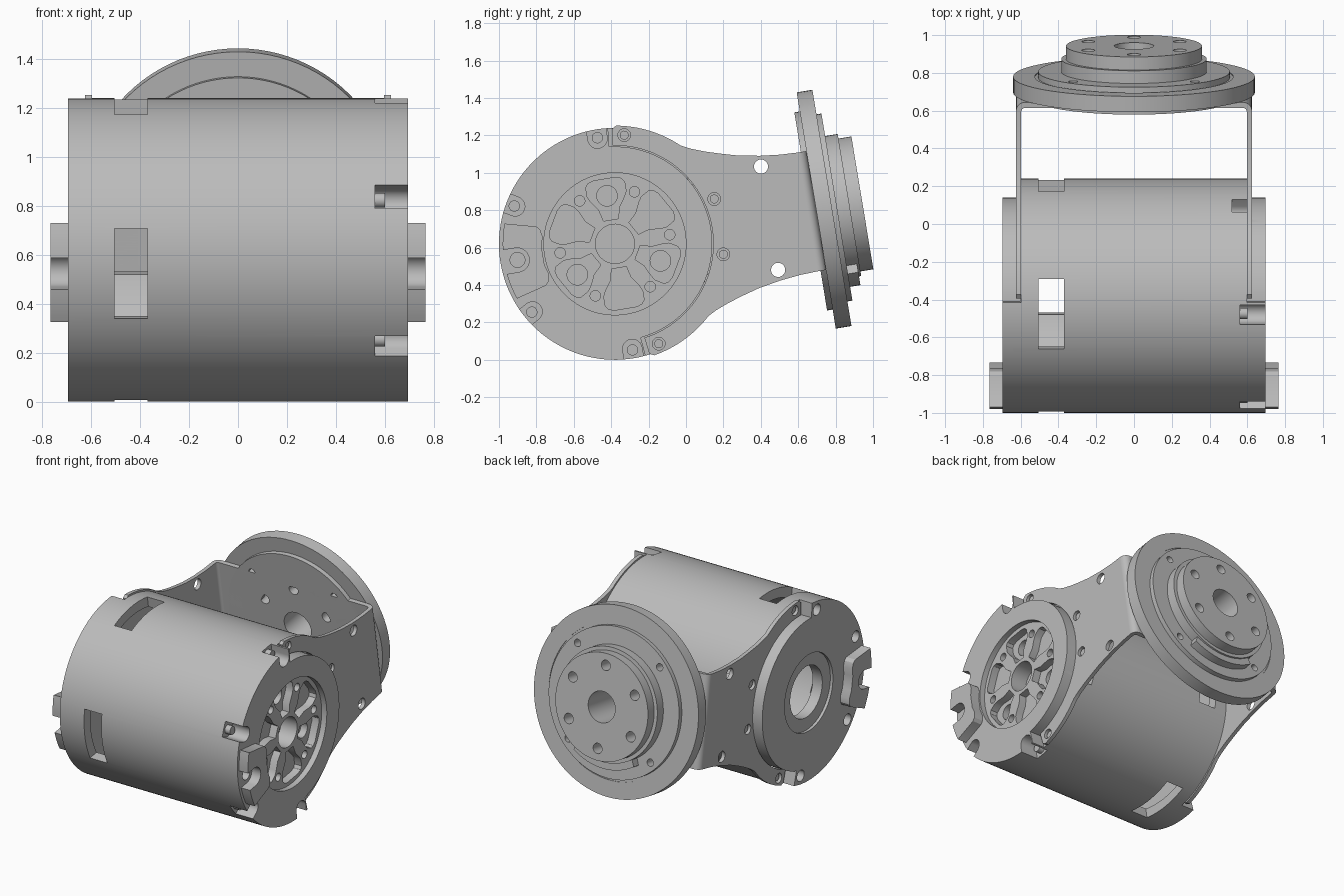
import bpy, bmesh
from math import sin, cos, radians
from mathutils import Matrix, Vector

old = bpy.data.objects.get("Cube")
if old:
    bpy.data.objects.remove(old, do_unlink=True)

grey = bpy.data.materials.new("light grey metal")
grey.use_nodes = True
COLOUR = (0.5, 0.5, 0.5, 1)
grey.diffuse_color = COLOUR
grey.node_tree.nodes["Principled BSDF"].inputs["Base Color"].default_value = COLOUR

# Local frame: x along the drum, u towards the output flange, v across it
TILT = 9.4
FRAME = Matrix.Translation((0, -0.38, 0.62)) @ Matrix.Rotation(radians(TILT), 4, 'X')
ORDER = {'x': lambda a, b, t: (t, a, b),
         'u': lambda a, b, t: (a, t, b),
         'v': lambda a, b, t: (a, b, t)}


def make(name, bm):
    bmesh.ops.recalc_face_normals(bm, faces=bm.faces)
    mesh = bpy.data.meshes.new(name)
    bm.to_mesh(mesh)
    bm.free()
    mesh.materials.append(grey)
    obj = bpy.data.objects.new(name, mesh)
    bpy.context.collection.objects.link(obj)
    return obj


def prism(name, pts, t0, t1, axis='x'):
    """Extrude a flat outline along one local axis."""
    bm = bmesh.new()
    rings = [[bm.verts.new(FRAME @ Vector(ORDER[axis](a, b, t))) for a, b in pts]
             for t in (t0, t1)]
    for ring in rings:
        bm.faces.new(ring)
    for i in range(len(pts)):
        j = (i + 1) % len(pts)
        bm.faces.new((rings[0][i], rings[0][j], rings[1][j], rings[1][i]))
    return make(name, bm)


def lathe(name, profile, steps=96):
    """Spin a closed (radius, u) outline about the local u axis."""
    bm = bmesh.new()
    rings = [[bm.verts.new(FRAME @ Vector((r * cos(a), u, r * sin(a)))) for r, u in profile]
             for a in (radians(360 * k / steps) for k in range(steps))]
    n = len(profile)
    for k, ring in enumerate(rings):
        nxt = rings[(k + 1) % steps]
        for i in range(n):
            bm.faces.new((ring[i], ring[(i + 1) % n], nxt[(i + 1) % n], nxt[i]))
    return make(name, bm)


def arc(r, a0, a1, n=24, c=(0, 0)):
    return [(c[0] + r * cos(radians(a0 + (a1 - a0) * k / n)),
             c[1] + r * sin(radians(a0 + (a1 - a0) * k / n))) for k in range(n + 1)]


def circle(r, c=(0, 0), n=32):
    return arc(r, 0, 360, n, c)[:-1]


def polar(r, deg):
    return (r * cos(radians(deg)), r * sin(radians(deg)))


def turn(pts, deg):
    c, s = cos(radians(deg)), sin(radians(deg))
    return [(a * c - b * s, a * s + b * c) for a, b in pts]


def cut(obj, pts, t0, t1, axis='x'):
    """Subtract an extruded outline from an object."""
    tool = prism("cutter", pts, t0, t1, axis)
    mod = obj.modifiers.new("cut", 'BOOLEAN')
    mod.operation, mod.solver, mod.object = 'DIFFERENCE', 'EXACT', tool
    bpy.context.view_layer.objects.active = obj
    bpy.ops.object.modifier_apply(modifier=mod.name)
    bpy.data.objects.remove(tool, do_unlink=True)


END, SEAT, R = 0.695, 0.597, 0.62

# Hollow drum with seats for the bracket arms
drum = prism("drum_housing", circle(R, n=128), -END, END)
cut(drum, circle(0.55, n=96), -0.6, 0.5)
seat = arc(0.7, -84, 84, 48) + arc(0.52, 84, -84, 64)
cut(drum, seat, SEAT, 0.8)
cut(drum, seat, -0.8, -SEAT)

# Four window slots round the drum wall
for k in range(4):
    cut(drum, turn([(0.4, -0.187), (0.7, -0.187), (0.7, 0.187), (0.4, 0.187)], 90 * k),
        -0.505, -0.37)

# Open screw notches at the left end, plain screw holes at the right end
for deg in (90, 150, 210, 270, 30, -30):
    notch = arc(0.052, 90, 270, 12, (0.57, 0)) + [(0.7, -0.052), (0.7, 0.052)]
    front = deg >= 90
    cut(drum, turn(notch, deg), 0.56 if front else 0.52, 0.8 if front else 0.61)
    if front:
        prism("notch_screw", circle(0.03, polar(0.575, deg), 20), 0.55, 0.6)
        cut(drum, circle(0.04, polar(0.56, deg), 20), -0.8, -0.62)

# Left end: recessed face, bore and lightening pockets
cut(drum, circle(0.38, n=96), 0.655, 0.8)
cut(drum, circle(0.105), 0.53, 0.8)
half = [(0.13, 0.04), (0.19, 0.055), (0.24, 0.09), (0.27, 0.105), (0.32, 0.105),
        (0.34, 0.09), (0.35, 0.06)]
pocket = half + [(a, -b) for a, b in reversed(half)]
for k in range(6):
    cut(drum, turn(pocket, 30 + 60 * k), 0.6, 0.8)
    cut(drum, circle(0.028, polar(0.297, 60 * k), 20), 0.57, 0.8)
    if k % 2:
        cut(drum, circle(0.055, polar(0.26, 30 + 60 * k), 24), 0.55, 0.8)

# Right end: stepped bearing bore
cut(drum, circle(0.27, n=64), -0.8, -0.675)
cut(drum, circle(0.18, n=48), -0.8, -0.55)

# C-shaped lug at the front of each end
upper = [(-0.39, 0.05), (-0.375, 0.1), (-0.382, 0.14), (-0.4, 0.16)]
lug = (upper + [(-0.56, 0.202)] + arc(0.6, 160, 173.8, 5) + arc(0.065, 90, -90, 14, (-0.53, 0))
       + arc(0.6, 186.2, 200, 5) + [(-0.56, -0.202)] + [(a, -b) for a, b in reversed(upper)])
for side, word in ((1, "left"), (-1, "right")):
    prism(word + "_lug", lug, side * (END - 0.01), side * 0.765)
    cut(drum, circle(0.04, (-0.528, 0), 24), side * 0.63, side * 0.8)

# Bracket arms: hooked round the drum ends and running back to the flange
edge = [(0.48, 0.437), (0.55, 0.41), (0.63, 0.385), (0.72, 0.36), (0.84, 0.338),
        (0.95, 0.326), (1.045, 0.322)]
outline = (arc(0.526, -82, 82, 48) + arc(0.575, 82, 82, 1)[:1] + arc(0.615, 82, 82, 1)[:1]
           + arc(0.632, 80, 47, 16) + edge
           + [(a, -b) for a, b in reversed(edge)] + arc(0.632, -47, -80, 16)
           + arc(0.615, -82, -82, 1)[:1] + arc(0.575, -82, -82, 1)[:1])
for side, word in ((1, "left"), (-1, "right")):
    arm = prism(word + "_bracket_arm", outline, side * 0.597, side * 0.624)
    for sv in (1, -1):
        for c, r in (((0.838, 0.28), 0.038), ((0.563, 0.15), 0.034), ((0.144, 0.565), 0.034)):
            cut(arm, circle(r, (c[0], sv * c[1]), 24), side * 0.5, side * 0.8)
            if r < 0.036:
                prism("bracket_screw", circle(0.024, (c[0], sv * c[1]), 16),
                      side * 0.59, side * 0.61)

# Bracket back plate with bent corners
bend = [(0.624, 1.04)] + arc(0.045, 0, 90, 8, (0.579, 1.046))
inner = arc(0.02, 90, 0, 6, (0.577, 1.041)) + [(0.597, 1.04)]
plate_shape = (bend + [(-a, b) for a, b in reversed(bend)] + [(-a, b) for a, b in reversed(inner)]
               + inner)
plate = prism("bracket_back_plate", plate_shape, -0.322, 0.322, 'v')
cut(plate, circle(0.3, n=48), 1.0, 1.2, 'u')

# Output flange: stepped discs with a through bore
F = 1.091
flange = lathe("output_flange", [
    (0.105, F - 0.03), (0.537, F - 0.03), (0.537, F), (0.64, F), (0.64, F + 0.085),
    (0.525, F + 0.085), (0.525, F + 0.08), (0.507, F + 0.08), (0.507, F + 0.112),
    (0.385, F + 0.112), (0.385, F + 0.18), (0.36, F + 0.18), (0.36, F + 0.25),
    (0.105, F + 0.25)])
for k in range(6):
    cut(flange, circle(0.035, polar(0.28, 30 + 60 * k), 20), 1.0, 1.5, 'u')
for k in range(4):
    cut(flange, circle(0.025, polar(0.455, 45 + 90 * k), 20), 1.0, F + 0.16, 'u')

# Stop tab on the lower side of the flange
tab = arc(0.37, -125, -55, 20) + arc(0.432, -57, -123, 20)
prism("flange_stop_tab", tab, F + 0.1, F + 0.168, 'u')

# Smooth curved walls, keep edges crisp
for obj in bpy.context.scene.objects:
    obj.select_set(obj.type == 'MESH')
bpy.context.view_layer.objects.active = drum
bpy.ops.object.shade_smooth_by_angle(angle=radians(30))
